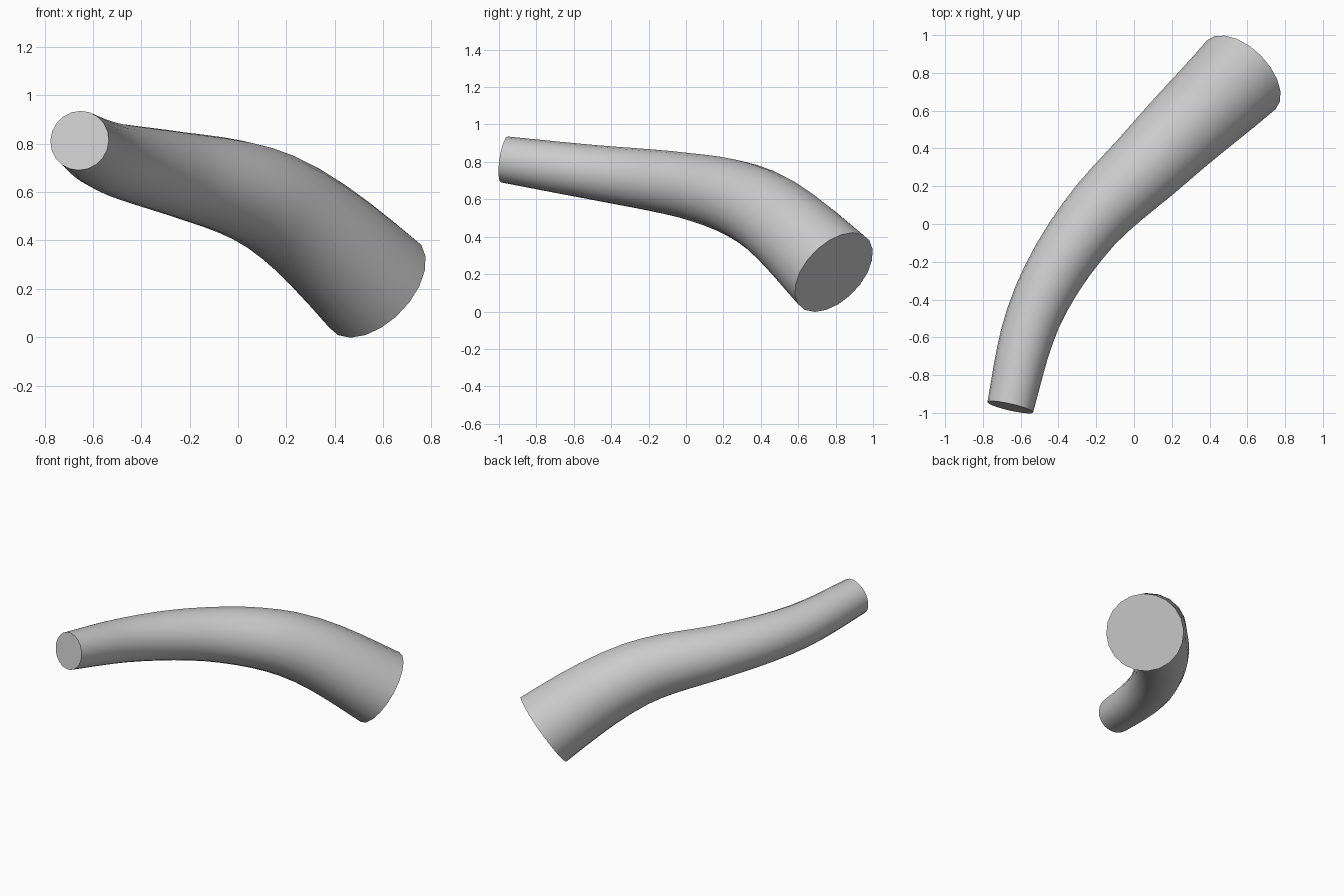
import bpy, bmesh, math
from mathutils import Vector

if "Cube" in bpy.data.objects:
    bpy.data.objects.remove(bpy.data.objects["Cube"])

# Centre line: position, tangent direction, radius (thin front end to thick back end)
KEYS = [
    ((-0.655, -0.97, 0.813), (0.23, 1.0, -0.15), 0.124),
    ((-0.535, -0.50, 0.745), (0.38, 1.0, -0.14), 0.146),
    ((-0.240, 0.00, 0.673), (0.80, 1.0, -0.19), 0.176),
    ((0.135, 0.375, 0.560), (0.98, 1.0, -0.52), 0.213),
    ((0.568, 0.79, 0.210), (1.0, 1.0, -0.97), 0.257),
]
SIDES, STEPS = 20, 5


def hermite(a, b, t):
    """Point, direction and radius between two keys."""
    p, q = Vector(a[0]), Vector(b[0])
    d = (q - p).length
    m, n = Vector(a[1]).normalized() * d, Vector(b[1]).normalized() * d
    pos = (p * (2*t**3 - 3*t**2 + 1) + m * (t**3 - 2*t**2 + t)
           + q * (3*t**2 - 2*t**3) + n * (t**3 - t**2))
    tan = (p * (6*t*t - 6*t) + m * (3*t*t - 4*t + 1)
           + q * (6*t - 6*t*t) + n * (3*t*t - 2*t))
    return pos, tan.normalized(), a[2] + (b[2] - a[2]) * t


samples = [hermite(a, b, i / STEPS) for a, b in zip(KEYS, KEYS[1:]) for i in range(STEPS)]
samples.append(hermite(KEYS[-2], KEYS[-1], 1.0))

# Sweep round rings along the centre line and cap both ends
bm = bmesh.new()
rings = []
for pos, tan, r in samples:
    side = tan.cross(Vector((0, 0, 1))).normalized()
    up = side.cross(tan)
    rings.append([bm.verts.new(pos + (side * math.cos(a) + up * math.sin(a)) * r)
                  for a in (2 * math.pi * k / SIDES for k in range(SIDES))])
for lo, hi in zip(rings, rings[1:]):
    for k in range(SIDES):
        j = (k + 1) % SIDES
        bm.faces.new((lo[k], lo[j], hi[j], hi[k]))
bm.faces.new(rings[0])
bm.faces.new(rings[-1])
bmesh.ops.recalc_face_normals(bm, faces=bm.faces)

mesh = bpy.data.meshes.new("curved_tapered_tube")
bm.to_mesh(mesh)
bm.free()
tube = bpy.data.objects.new("curved_tapered_tube", mesh)
bpy.context.collection.objects.link(tube)

# Smooth sides, crisp end caps
bpy.context.view_layer.objects.active = tube
tube.select_set(True)
bpy.ops.object.shade_smooth_by_angle(angle=math.radians(40))
